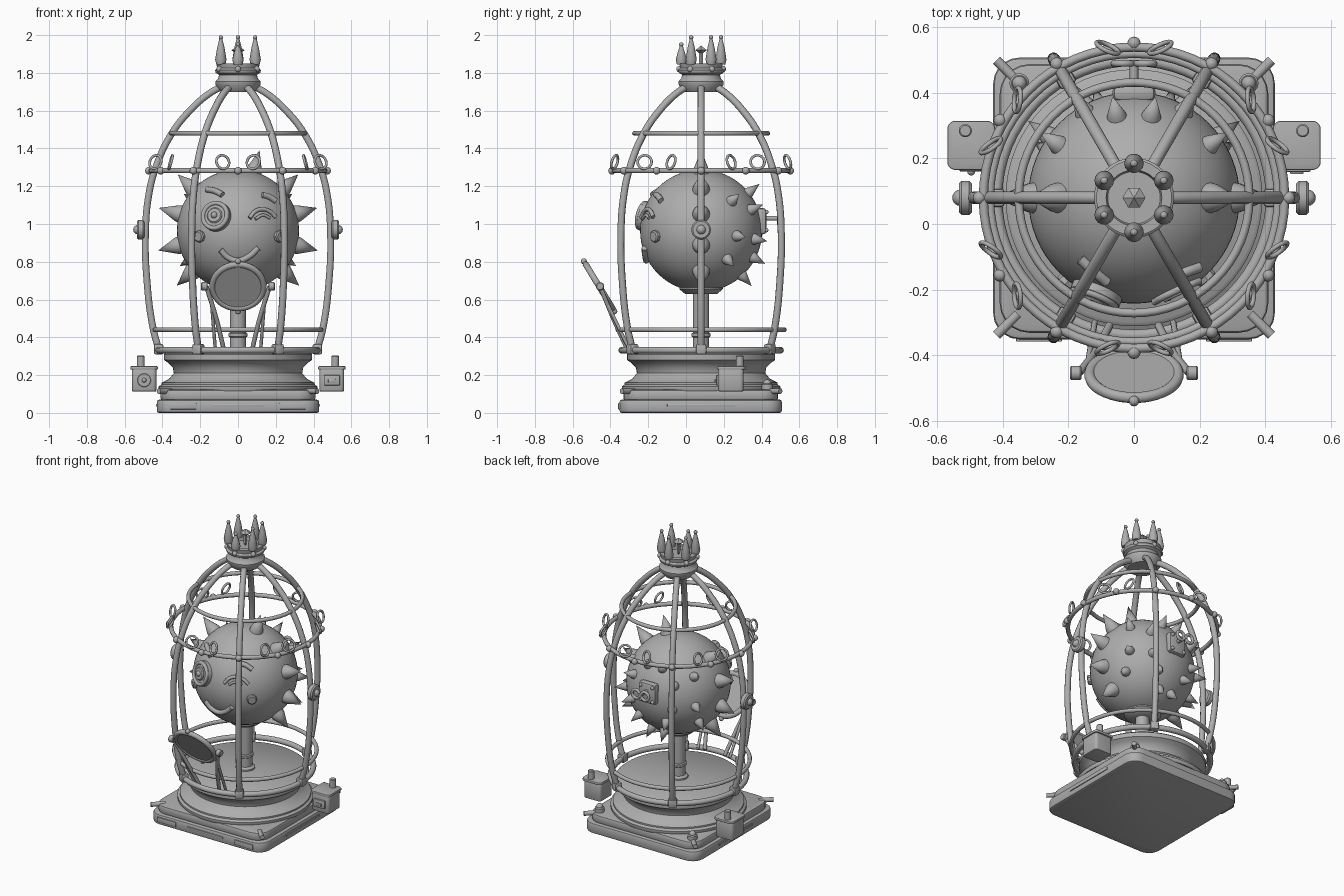
import bpy, bmesh, math
from mathutils import Vector

if "Cube" in bpy.data.objects:
    bpy.data.objects.remove(bpy.data.objects["Cube"], do_unlink=True)

grey = bpy.data.materials.new("plain_grey")
grey.use_nodes = True
grey.diffuse_color = (0.42, 0.42, 0.42, 1)
grey.node_tree.nodes["Principled BSDF"].inputs["Base Color"].default_value = (0.42, 0.42, 0.42, 1)

AX = 0.08                       # cage axis in y
BALL_C = Vector((0, AX, 0.965))  # centre of the spiky ball
BALL_R = 0.323
UP = Vector((0, 0, 1))


def finish(name, bm, loc=(0, 0, 0), direction=None, smooth=True, rot=None):
    mesh = bpy.data.meshes.new(name)
    bmesh.ops.recalc_face_normals(bm, faces=bm.faces)
    bm.to_mesh(mesh)
    bm.free()
    return place(name, mesh, loc, direction, smooth, rot)


def place(name, mesh, loc=(0, 0, 0), direction=None, smooth=True, rot=None):
    ob = bpy.data.objects.new(name, mesh)
    bpy.context.collection.objects.link(ob)
    ob.location = loc
    if direction is not None:
        ob.rotation_euler = Vector(direction).to_track_quat('Z', 'Y').to_euler()
    if rot is not None:
        ob.rotation_euler = rot
    mesh.materials.clear()
    mesh.materials.append(grey)
    if smooth:
        bpy.ops.object.select_all(action='DESELECT')
        ob.select_set(True)
        bpy.context.view_layer.objects.active = ob
        bpy.ops.object.shade_smooth_by_angle(angle=math.radians(40))
    return ob


def lathe(name, profile, loc=(0, 0, 0), direction=None, seg=32, smooth=True):
    bm = bmesh.new()
    vs = [bm.verts.new((r, 0, z)) for r, z in profile]
    edges = [bm.edges.new(p) for p in zip(vs, vs[1:])]
    bmesh.ops.spin(bm, geom=vs + edges, cent=(0, 0, 0), axis=(0, 0, 1), angle=math.tau, steps=seg)
    bmesh.ops.remove_doubles(bm, verts=bm.verts, dist=0.0002)
    return finish(name, bm, loc, direction, smooth)


def disc(name, r, h, loc, direction=UP, seg=24):
    """Cylinder with a small edge bevel, centred on loc."""
    e = min(r, h) * 0.2
    return lathe(name, [(0, -h/2), (r-e, -h/2), (r, e-h/2), (r, h/2-e), (r-e, h/2), (0, h/2)],
                 loc, direction, seg)


def ball(name, r, loc, seg=16):
    bm = bmesh.new()
    bmesh.ops.create_uvsphere(bm, u_segments=seg, v_segments=seg // 2, radius=r)
    return finish(name, bm, loc)


def cone(name, r, h, base, direction, seg=16):
    return lathe(name, [(0, 0), (r, 0), (r * 0.9, h * 0.2), (0, h)], base, direction, seg)


def ring(name, major, minor, loc, direction=UP, seg=64):
    c = [(major + minor * math.cos(a), minor * math.sin(a)) for a in
         [math.tau * i / 10 for i in range(11)]]
    return lathe(name, c, loc, direction, seg)


def tube(name, pts, r):
    """Smooth round bar through the points."""
    cu = bpy.data.curves.new(name, 'CURVE')
    cu.dimensions = '3D'
    cu.bevel_depth, cu.bevel_resolution, cu.use_fill_caps = r, 3, True
    sp = cu.splines.new('BEZIER')
    sp.bezier_points.add(len(pts) - 1)
    for bp, p in zip(sp.bezier_points, pts):
        bp.co = p
        bp.handle_left_type = bp.handle_right_type = 'AUTO'
    tmp = bpy.data.objects.new(name + "_path", cu)
    bpy.context.collection.objects.link(tmp)
    bpy.context.view_layer.update()
    mesh = bpy.data.meshes.new_from_object(tmp.evaluated_get(bpy.context.evaluated_depsgraph_get()))
    bpy.data.objects.remove(tmp, do_unlink=True)
    return place(name, mesh)


def box(name, size, loc, round_z=0.0, bevel=0.008, rot=None):
    """Box with rounded vertical corners and softened edges."""
    bm = bmesh.new()
    bmesh.ops.create_cube(bm, size=1)
    bmesh.ops.scale(bm, vec=size, verts=bm.verts)
    if round_z:
        up = [e for e in bm.edges if abs(e.verts[0].co.z - e.verts[1].co.z) > size[2] * 0.9]
        bmesh.ops.bevel(bm, geom=up, offset=round_z, segments=5, profile=0.5, affect='EDGES')
    rim = [e for e in bm.edges if e.calc_face_angle(0) > 1]
    bmesh.ops.bevel(bm, geom=rim, offset=bevel, segments=2, profile=0.5, affect='EDGES')
    return finish(name, bm, loc, rot=rot)


def polar(r, deg, z):
    a = math.radians(deg)
    return Vector((r * math.cos(a), AX + r * math.sin(a), z))


def sphere_dir(az, el):
    a, e = math.radians(az), math.radians(el)
    return Vector((math.cos(a) * math.cos(e), math.sin(a) * math.cos(e), math.sin(e)))


def on_face(x, z, lift=0.0):
    """Point on the front of the ball."""
    y = -math.sqrt(BALL_R ** 2 - x ** 2 - (z - BALL_C.z) ** 2)
    v = Vector((x, y, z - BALL_C.z))
    return BALL_C + v * (1 + lift / BALL_R)


# Square plinth
box("plinth_slab", (0.86, 0.86, 0.07), (0, AX - 0.002, 0.035), 0.08, 0.012)
box("plinth_step", (0.82, 0.82, 0.055), (0, AX - 0.002, 0.095), 0.09, 0.012)
box("front_slot", (0.27, 0.01, 0.014), (0, -0.353, 0.04), 0, 0.003)
for s in (-1, 1):
    box("front_vent", (0.14, 0.012, 0.034), (s * 0.29, -0.353, 0.036), 0, 0.003)
    box("side_slot", (0.01, 0.36, 0.014), (s * 0.43, AX, 0.04), 0, 0.003)
    for t in (-1, 1):
        a = Vector((s * 0.355, AX + t * 0.355, 0.115))
        tube("corner_peg", [a, a + Vector((s * 0.065, t * 0.065, 0))], 0.015)
    disc("back_bolt", 0.03, 0.05, (s * 0.35, 0.43, 0.13))
    ball("back_bolt_cap", 0.022, (s * 0.35, 0.43, 0.155))

# Round pedestal
lathe("pedestal", [(0, 0.115), (0.415, 0.115), (0.42, 0.125), (0.42, 0.14), (0.405, 0.15),
                   (0.405, 0.16), (0.365, 0.18), (0.34, 0.21), (0.345, 0.24), (0.37, 0.265),
                   (0.392, 0.28), (0.392, 0.31), (0.38, 0.32), (0, 0.32)], (0, AX, 0), seg=64)

# Side boxes with posts and front dials
for s in (-1, 1):
    x = s * 0.497
    box("side_box", (0.13, 0.135, 0.125), (x, 0.238, 0.175), 0.02)
    box("side_box_lid", (0.146, 0.15, 0.018), (x, 0.24, 0.238), 0.025, 0.005)
    disc("side_box_post", 0.02, 0.07, (s * 0.515, 0.285, 0.268))
    if s < 0:
        disc("dial", 0.036, 0.014, (x, 0.167, 0.173), (0, -1, 0))
        ball("dial_knob", 0.012, (x, 0.16, 0.173))
    else:
        box("panel", (0.085, 0.016, 0.055), (x, 0.167, 0.173), 0, 0.005)
        box("panel_switch", (0.04, 0.012, 0.018), (x, 0.158, 0.17), 0, 0.003)

# Cage hoops and ribs
for name, r, t, z in (("foot_hoop", 0.42, 0.018, 0.332), ("low_hoop", 0.44, 0.013, 0.44),
                      ("mid_hoop", 0.46, 0.014, 1.282), ("high_hoop", 0.352, 0.013, 1.48)):
    ring(name, r, t, (0, AX, z))
rib = [(0.418, 0.33), (0.45, 0.45), (0.482, 0.7), (0.49, 0.95), (0.473, 1.15), (0.435, 1.3),
       (0.35, 1.48), (0.255, 1.6), (0.16, 1.685), (0.085, 1.73)]
for k in range(6):
    ang = 60 * k
    tube("cage_rib", [polar(r, ang, z) for r, z in rib], 0.019)
    box("rib_foot", (0.05, 0.055, 0.055), polar(0.42, ang, 0.337), 0, 0.01, (0, 0, math.radians(ang)))
    for half in (0, 30):
        ball("hoop_bead", 0.02, polar(0.472, ang + half, 1.282))
    for off in (-20, 20):
        d = sphere_dir(ang + off + math.copysign(35, off), 15)
        ring("hanging_loop", 0.037, 0.007, polar(0.465, ang + off, 1.328), d, 24)

# Round lugs on the side ribs
for s in (-1, 1):
    disc("rib_lug", 0.052, 0.04, (s * 0.515, AX, 0.97), (s, 0, 0))
    ball("rib_lug_cap", 0.025, (s * 0.53, AX, 0.97))

# Collar and crown
lathe("crown_collar", [(0, 1.7), (0.09, 1.7), (0.118, 1.735), (0.12, 1.755), (0.105, 1.77),
                       (0.1, 1.79), (0.118, 1.8), (0.122, 1.815), (0.11, 1.825), (0.115, 1.85),
                       (0.085, 1.85), (0.08, 1.83), (0, 1.83)], (0, AX, 0), seg=48)
for k in range(6):
    ang = 30 + 60 * k
    top = 1.95 if ang == 270 else 1.988
    h = top - 1.845
    lathe("crown_spire", [(0, 0), (0.024, 0), (0.03, 0.025), (0.02, h * 0.6), (0.006, h), (0, h)],
          polar(0.105, ang, 1.845), seg=14)
    ball("spire_tip", 0.012, polar(0.105, ang, top), 10)
    ball("collar_stud", 0.017, polar(0.115, ang, 1.82), 10)
lathe("crown_gem", [(0, 1.83), (0.012, 1.85), (0.012, 1.905), (0.035, 1.92), (0, 1.945)],
      (0, AX, 0), seg=6, smooth=False)

# Post and spiky ball
lathe("ball_post", [(0, 0.31), (0.06, 0.31), (0.06, 0.33), (0.043, 0.34), (0.043, 0.4), (0.05, 0.405),
                    (0.05, 0.42), (0.043, 0.425), (0.043, 0.64), (0, 0.64)], (0, AX, 0))
lathe("ball_socket", [(0, 0.63), (0.085, 0.63), (0.115, 0.655), (0.115, 0.67), (0, 0.7)], (0, AX, 0))
ball("spiky_ball", BALL_R, BALL_C, 64)
spikes = [(0, 43), (0, 16), (0, -14), (0, -42), (35, 29), (36, -5), (29, -28),
          (78, 38), (60, 20), (62, -8), (70, -26), (78, -47)]
for az, el in spikes:
    for a in (az, 180 - az):
        d = sphere_dir(a, el)
        big = az == 0
        cone("ball_spike", 0.048 if big else 0.032, 0.125 if big else 0.09,
             BALL_C + d * (BALL_R - 0.012), d)
d = sphere_dir(0, 75)
cone("top_spike", 0.045, 0.13, BALL_C + d * (BALL_R - 0.012), d)

# Face: open eye, wink, brows, cheeks and smile
eye = on_face(-0.115, 1.04)
n = (eye - BALL_C).normalized()
disc("eye_plate", 0.08, 0.04, eye + n * 0.002, n, 32)
ring("eye_rim", 0.068, 0.012, eye + n * 0.02, n, 32)
disc("eye_iris", 0.042, 0.03, eye + n * 0.018, n)
ball("eye_pupil", 0.018, eye + n * 0.032)


def strip(name, pts, r, lift=0.008):
    tube(name, [on_face(x, z, lift) for x, z in pts], r)


strip("open_eye_brow", [(-0.16, 1.178), (-0.12, 1.17), (-0.08, 1.15)], 0.016)
strip("wink_brow", [(0.125, 1.15), (0.16, 1.14), (0.195, 1.118)], 0.016)
strip("wink_lid", [(0.06, 1.03), (0.09, 1.065), (0.13, 1.075), (0.17, 1.06), (0.195, 1.035)], 0.011)
strip("wink_lash", [(0.09, 1.025), (0.13, 1.045), (0.165, 1.03)], 0.008)
strip("smile", [(-0.09, 0.865), (-0.05, 0.825), (0, 0.81), (0.055, 0.83), (0.105, 0.875)], 0.016)
for x in (-0.2, 0.215):
    p = on_face(x, 0.935)
    disc("cheek", 0.032, 0.04, p, p - BALL_C, 8)

# Winding key and plate on the back
box("key_plate", (0.13, 0.05, 0.14), (0, 0.4, 1.015), 0, 0.018)
for s in (-1, 1):
    for t in (-1, 1):
        ball("key_plate_screw", 0.012, (s * 0.045, 0.425, 1.015 + t * 0.048), 10)
    ring("key_bow", 0.028, 0.01, (s * 0.034, 0.49, 1.03), (0, 1, 0), 24)
tube("key_stem", [(0, 0.4, 1.03), (0, 0.5, 1.03)], 0.013)

# Tilted hand mirror on a forked stand
mid = Vector((0, -0.46, 0.67))
up = Vector((0, -0.52, 0.855))
nm = Vector((0, 0.855, 0.52))
disc("mirror_disc", 0.13, 0.022, mid, nm, 48)
ring("mirror_frame", 0.135, 0.017, mid, nm, 48)
for s in (-1, 1):
    ball("mirror_knob", 0.016, mid + up * 0.155 * s)
    disc("mirror_pivot", 0.022, 0.035, (s * 0.178, -0.455, 0.67), (1, 0, 0))
    tube("mirror_arm", [(s * 0.168, -0.455, 0.67), (s * 0.115, -0.385, 0.5), (s * 0.075, -0.31, 0.335)], 0.012)
    tube("mirror_brace", [(s * 0.14, -0.42, 0.585), (s * 0.12, -0.3, 0.335)], 0.009)
